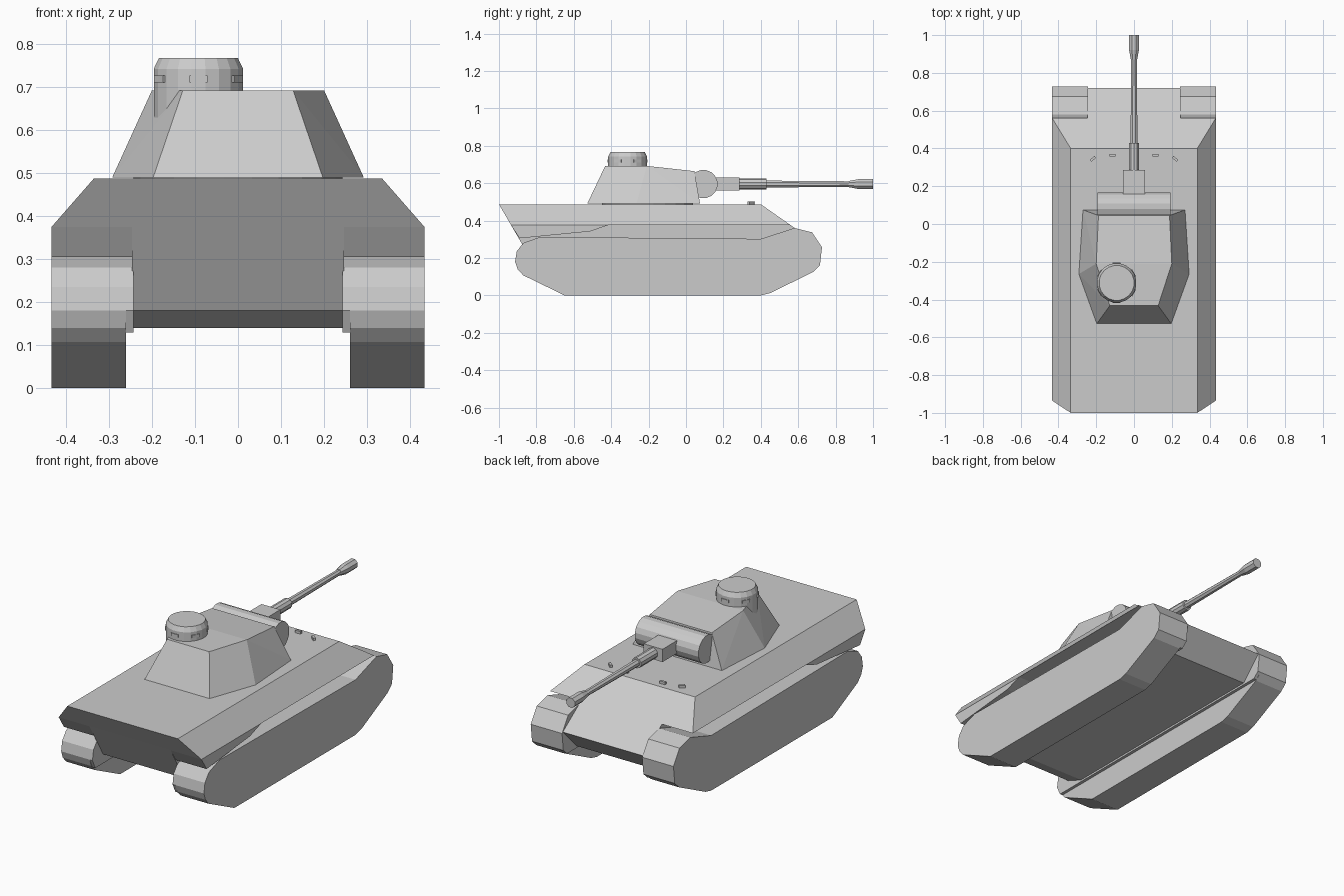
import bpy, bmesh
from math import pi, sin, cos, radians
from mathutils import Matrix, Vector

if "Cube" in bpy.data.objects:
    bpy.data.objects.remove(bpy.data.objects["Cube"])


def finish(name, bm):
    bmesh.ops.recalc_face_normals(bm, faces=bm.faces)
    me = bpy.data.meshes.new(name)
    bm.to_mesh(me)
    bm.free()
    ob = bpy.data.objects.new(name, me)
    bpy.context.collection.objects.link(ob)
    return ob


def loft(name, rings):
    """Join equal rings of points into a capped solid."""
    bm = bmesh.new()
    vs = [[bm.verts.new(p) for p in r] for r in rings]
    n = len(vs[0])
    for a, b in zip(vs, vs[1:]):
        for i in range(n):
            j = (i + 1) % n
            bm.faces.new((a[i], a[j], b[j], b[i]))
    bm.faces.new(vs[0])
    bm.faces.new(vs[-1])
    return finish(name, bm)


def prism_x(name, profile, x0, x1):
    """Extrude a (y, z) profile along x."""
    return loft(name, [[(x, y, z) for y, z in profile] for x in (x0, x1)])


def hull_of(name, pts):
    bm = bmesh.new()
    for p in pts:
        bm.verts.new(p)
    bmesh.ops.convex_hull(bm, input=bm.verts)
    bmesh.ops.dissolve_limit(bm, angle_limit=radians(1), verts=bm.verts, edges=bm.edges)
    return finish(name, bm)


def turned(name, origin, axis, steps, sides):
    """Stack of (distance, radius) rings along axis 'X', 'Y' or 'Z'."""
    rings = []
    for d, r in steps:
        ring = []
        for i in range(sides):
            t = 2 * pi * (i + 0.5) / sides
            u, v = r * cos(t), r * sin(t)
            off = {'X': (d, u, v), 'Y': (u, d, v), 'Z': (u, v, d)}[axis]
            ring.append(Vector(origin) + Vector(off))
        rings.append(ring)
    return loft(name, rings)


def box(name, centre, size, rot=0):
    bm = bmesh.new()
    m = Matrix.Translation(centre) @ Matrix.Rotation(rot, 4, 'Z') @ Matrix.Diagonal((*size, 1))
    bmesh.ops.create_cube(bm, size=1, matrix=m)
    return finish(name, bm)


# Upper hull with sloped sides, sloped tail and glacis
def rect(w, y0, y1, z):
    return [(-w, y0, z), (w, y0, z), (w, y1, z), (-w, y1, z)]

loft("upper_hull", [rect(.433, -.935, .56, .375), rect(.335, -1, .4, .487)])

# Lower hull tub between the tracks
prism_x("lower_hull", [(-.935, .375), (.56, .375), (.72, .262), (.60, .14),
                       (-.72, .14), (-.822, .18)], -.246, .246)

# Tracks, inner track walls and rear sponson wedges on both sides
track = [(-.65, 0), (.40, 0), (.45, .012), (.68, .125), (.716, .16), (.727, .257),
         (.674, .337), (.58, .36), (.40, .302), (-.78, .312), (-.87, .28),
         (-.905, .235), (-.914, .18), (-.90, .14), (-.87, .107)]
upper = [(-.89, .13), (.683, .13)] + track[4:13]
wedge = [(-.935, .375), (-.417, .375), (-.513, .342), (-.89, .305)]
for side, s in (("left", -1), ("right", 1)):
    prism_x(side + "_track", track, s * .26, s * .433)
    prism_x(side + "_track_inner_wall", upper, s * .243, s * .26)
    prism_x(side + "_rear_sponson", wedge, s * .24, s * .433)

# Periscopes on the front deck
for x, y, a in ((-.217, .345, 40), (-.115, .363, 0), (.113, .363, 0), (.217, .345, -40)):
    box("periscope", (x, y, .492), (.032, .013, .018), radians(a))

# Turret ring and faceted turret
turned("turret_ring", (0, -.205, 0), 'Z', [(.48, .245), (.493, .245)], 24)
half = [(.197, -.528, .49), (.292, -.265, .49), (.27, .075, .49),
        (.128, -.432, .692), (.20, -.21, .692), (.188, .045, .664)]
hull_of("turret", [(s * x, y, z) for x, y, z in half for s in (-1, 1)])

# Commander cupola with vision slits
cx, cy = -.092, -.312
turned("cupola", (cx, cy, 0), 'Z', [(.62, .105), (.742, .105), (.767, .093)], 20)
for i in range(6):
    a = i * pi / 3
    box("vision_slit", (cx + .1 * sin(a), cy - .1 * cos(a), .718), (.042, .014, .016), a)

# Rounded mantlet, gun block, sleeve, barrel and muzzle brake
gz = .595
turned("mantlet", (0, .093, gz), 'X', [(-.193, .076), (.193, .076)], 16)
box("gun_block", (0, .215, gz), (.114, .14, .07))
turned("gun_sleeve", (0, 0, gz), 'Y', [(.27, .029), (.43, .029)], 10)
turned("gun_barrel", (0, 0, gz), 'Y', [(.42, .02), (.88, .016)], 8)
turned("muzzle_brake", (0, 0, gz), 'Y', [(.87, .018), (.92, .028), (1.0, .028)], 8)
